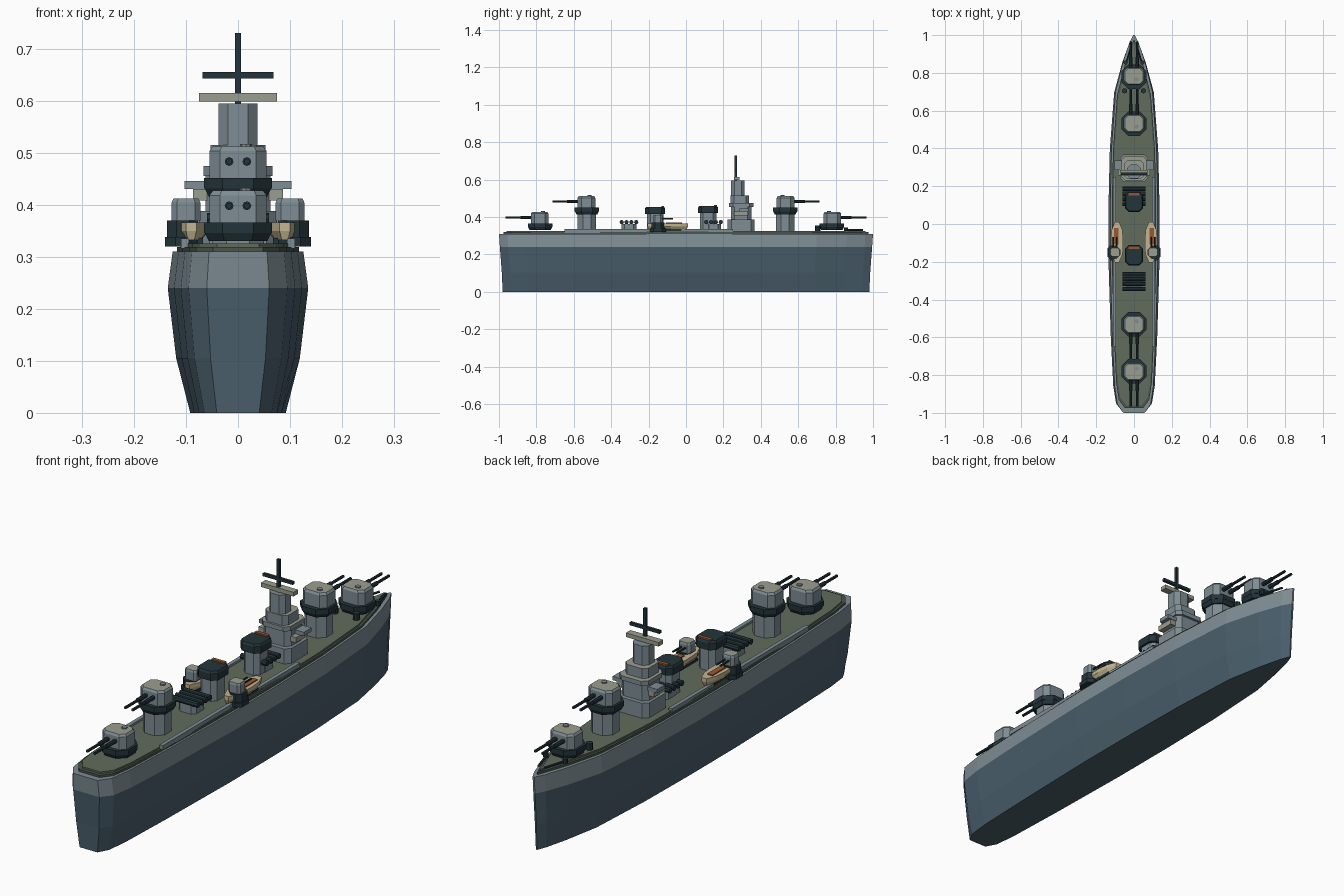
import bpy, bmesh, math
from mathutils import Matrix, Vector

cube = bpy.data.objects.get("Cube")
if cube:
    bpy.data.objects.remove(cube, do_unlink=True)


def material(name, rgb):
    col = [(c / 255 / 12.92 if c < 11 else ((c / 255 + 0.055) / 1.055) ** 2.4) for c in rgb] + [1]
    m = bpy.data.materials.new(name)
    m.use_nodes = True
    m.diffuse_color = col
    m.node_tree.nodes["Principled BSDF"].inputs["Base Color"].default_value = col
    return m


HULL = material("hull blue grey", (74, 95, 108))
GREY = material("light grey", (126, 141, 148))
OLIVE = material("deck olive", (97, 108, 92))
RIM = material("deck edge dark olive", (74, 86, 76))
DARK = material("dark steel", (35, 52, 58))
PALE = material("pale roof grey", (154, 158, 142))
CREAM = material("boat cream", (196, 182, 146))
RUST = material("rust brown", (150, 88, 48))


def finish(name, bm, mats):
    bmesh.ops.recalc_face_normals(bm, faces=bm.faces)
    mesh = bpy.data.meshes.new(name)
    bm.to_mesh(mesh)
    bm.free()
    for m in mats:
        mesh.materials.append(m)
    ob = bpy.data.objects.new(name, mesh)
    bpy.context.collection.objects.link(ob)
    return ob


def loft(name, rings, mats, rule=None):
    """Skin a stack of equal closed rings and cap both ends."""
    bm = bmesh.new()
    rows = [[bm.verts.new(p) for p in ring] for ring in rings]
    n = len(rows[0])
    for a, b in zip(rows, rows[1:]):
        for i in range(n):
            j = (i + 1) % n
            bm.faces.new((a[i], a[j], b[j], b[i]))
    bm.faces.new(rows[0][::-1])
    bm.faces.new(rows[-1])
    bm.normal_update()
    if rule:
        for f in bm.faces:
            f.material_index = rule(f)
    return finish(name, bm, mats)


def roof_rule(f):
    return 1 if f.normal.z > 0.9 else 0


def block(name, c, size, z0, z1, mat, cut=0.0, taper=1.0, roof=None):
    """Upright box with chamfered corners, optionally tapering upward."""
    hx, hy = size[0] / 2, size[1] / 2
    if cut:
        quarter = [(hx, hy - cut), (hx - cut, hy)]
        pts = quarter + [(-x, y) for x, y in quarter[::-1]]
        pts += [(-x, -y) for x, y in pts]
    else:
        pts = [(hx, hy), (-hx, hy), (-hx, -hy), (hx, -hy)]
    rings = [[(c[0] + x * s, c[1] + y * s, z) for x, y in pts]
             for z, s in ((z0, 1), (z1, taper))]
    return loft(name, rings, [mat, roof or mat], roof_rule)


def rod(name, a, b, r, mat, sides=8):
    a, b = Vector(a), Vector(b)
    bm = bmesh.new()
    rot = (b - a).to_track_quat('Z', 'Y').to_matrix().to_4x4()
    bmesh.ops.create_cone(bm, cap_ends=True, segments=sides, radius1=r, radius2=r,
                          depth=(b - a).length, matrix=Matrix.Translation((a + b) / 2) @ rot)
    return finish(name, bm, [mat])


# Hull outline as (half width, y), stern to bow
STATIONS = [(0.06, -1.0), (0.095, -0.955), (0.11, -0.86), (0.123, -0.6), (0.135, -0.2),
            (0.135, 0.1), (0.128, 0.4), (0.105, 0.7), (0.062, 0.86), (0.026, 0.96), (0.004, 1.0)]


def outline(z, sx, sy, inset=0.0):
    right = [(max(x * sx - inset, 0.002), y * sy, z) for x, y in STATIONS]
    return right + [(-x, y, z) for x, y, z in right[::-1]]


def hull_rule(f):
    return 1 if f.calc_center_median().z > 0.24 else 0


loft("hull", [outline(0, 0.68, 0.98), outline(0.105, 0.88, 0.985),
              outline(0.24, 1, 0.995), outline(0.31, 0.93, 1)], [HULL, GREY], hull_rule)
loft("deck_edge", [outline(z, 0.93, 0.975, 0.008) for z in (0.31, 0.319)], [RIM])
loft("deck", [outline(z, 0.93, 0.96, 0.015) for z in (0.319, 0.326)], [OLIVE])
D = 0.326

# Side walkways
for s, side in ((1, "left"), (-1, "right")):
    block(f"{side}_walkway", (s * 0.102, -0.2), (0.016, 0.9), D - 0.01, D + 0.009, GREY)


# Twin gun turrets
def turret(name, y, d, z):
    c = (0, y)
    block(name + "_ring_lower", c, (0.112, 0.112), z, z + 0.016, DARK, 0.03, 1.14)
    block(name + "_ring_upper", c, (0.13, 0.13), z + 0.016, z + 0.036, DARK, 0.035)
    cy = y + d * 0.002
    block(name + "_house", (0, cy), (0.11, 0.094), z + 0.036, z + 0.088, GREY, 0.02)
    block(name + "_roof", (0, cy), (0.11, 0.094), z + 0.088, z + 0.097, GREY, 0.02, 0.88, PALE)
    rod(name + "_hatch", (0.015, y - d * 0.015, z + 0.097), (0.015, y - d * 0.015, z + 0.102), 0.011, GREY)
    for x in (-0.017, 0.017):
        g = z + 0.068
        rod(name + "_gun_sleeve", (x, y + d * 0.04, g), (x, y + d * 0.105, g), 0.0085, DARK)
        rod(name + "_gun_barrel", (x, y + d * 0.1, g), (x, y + d * 0.185, g), 0.0058, DARK)


for d, end in ((1, "bow"), (-1, "stern")):
    turret(end + "_low_turret", d * 0.78, d, D + 0.004)
    block(end + "_turret_tower", (0, d * 0.53), (0.1, 0.1), D, 0.42, GREY, 0.028)
    turret(end + "_high_turret", d * 0.53, d, 0.415)

# Bridge tiers
B = 0.295
block("bridge_base", (0, B), (0.15, 0.145), D, 0.388, GREY, 0.02)
block("bridge_middle", (0, B), (0.125, 0.11), 0.388, 0.455, GREY, 0.02)
block("bridge_band", (0, B), (0.172, 0.075), 0.408, 0.43, PALE)
block("bridge_wings", (0, 0.31), (0.205, 0.05), 0.43, 0.446, GREY)
block("bridge_ledge", (0, B), (0.132, 0.13), 0.455, 0.474, GREY, 0.02, 1, PALE)
block("bridge_upper", (0, 0.288), (0.105, 0.1), 0.474, 0.515, GREY, 0.018, 1, PALE)
block("bridge_tower", (0, 0.277), (0.074, 0.074), 0.515, 0.595, GREY, 0.018)
block("director_beam", (0, 0.272), (0.15, 0.03), 0.598, 0.615, PALE)
block("mast", (0, 0.266), (0.012, 0.012), 0.59, 0.73, DARK)
block("mast_yard", (0, 0.266), (0.137, 0.012), 0.643, 0.655, DARK)

# Funnels
for name, y, top in (("fore_funnel", 0.118, 0.458), ("aft_funnel", -0.165, 0.454)):
    block(name + "_stack", (0, y), (0.075, 0.088), D, top - 0.035, GREY, 0.018)
    block(name + "_cap", (0, y), (0.095, 0.108), top - 0.037, top - 0.008, DARK, 0.02)
    block(name + "_cap_top", (0, y), (0.095, 0.108), top - 0.008, top, DARK, 0.02, 0.9)
    block(name + "_vent", (0, y + 0.04), (0.06, 0.014), top - 0.002, top + 0.006, RUST)

# Torpedo tube banks
for name, y in (("fore_tubes", 0.147), ("aft_tubes", -0.305)):
    block(name + "_mount", (0, y), (0.08, 0.08), D, 0.364, GREY, 0.015)
    for i in range(4):
        ty = y + (i - 1.5) * 0.026
        rod(f"{name}_{i + 1}", (-0.06, ty, 0.373), (0.06, ty, 0.373), 0.0115, DARK)

# Boats and secondary guns on both sides
for s, side in ((1, "left"), (-1, "right")):
    x = s * 0.09
    block(f"{side}_boat_cradle", (x, -0.1), (0.045, 0.15), D, 0.336, DARK)
    half = [(0.01, -0.205), (0.03, -0.16), (0.033, -0.08), (0.028, -0.03), (0.012, 0.01)]
    loop = half + [(-a, b) for a, b in half[::-1]]
    loft(f"{side}_boat", [[(x + a * k, -0.1 + (b + 0.1) * (0.85 + 0.15 * k), z) for a, b in loop]
                          for z, k in ((0.332, 0.6), (0.35, 1), (0.366, 1))], [CREAM])
    block(f"{side}_boat_seat", (x + s * 0.004, -0.065), (0.024, 0.085), 0.36, 0.37, RUST)
    g = s * 0.1
    block(f"{side}_sponson", (s * 0.108, -0.15), (0.065, 0.085), 0.32, 0.338, DARK, 0.02)
    block(f"{side}_gun_base", (s * 0.106, -0.15), (0.06, 0.07), 0.338, 0.37, DARK, 0.018)
    block(f"{side}_gun_house", (g, -0.15), (0.055, 0.05), 0.37, 0.404, GREY, 0.01)
    block(f"{side}_gun_roof", (g, -0.15), (0.055, 0.05), 0.404, 0.412, GREY, 0.01, 0.88, PALE)
    for o in (-0.009, 0.009):
        rod(f"{side}_gun_barrel", (g + o, -0.13, 0.391), (g + o, -0.07, 0.391), 0.004, DARK)

    # Foredeck fittings
    rod(f"{side}_bollard", (s * 0.05, 0.705, D), (s * 0.05, 0.705, 0.354), 0.014, DARK)
    rod(f"{side}_anchor_windlass", (s * 0.045, 0.855, D), (s * 0.045, 0.855, 0.345), 0.011, DARK)
    rod(f"{side}_anchor_chain", (s * 0.04, 0.86, 0.331), (s * 0.014, 0.945, 0.331), 0.005, DARK, 6)
